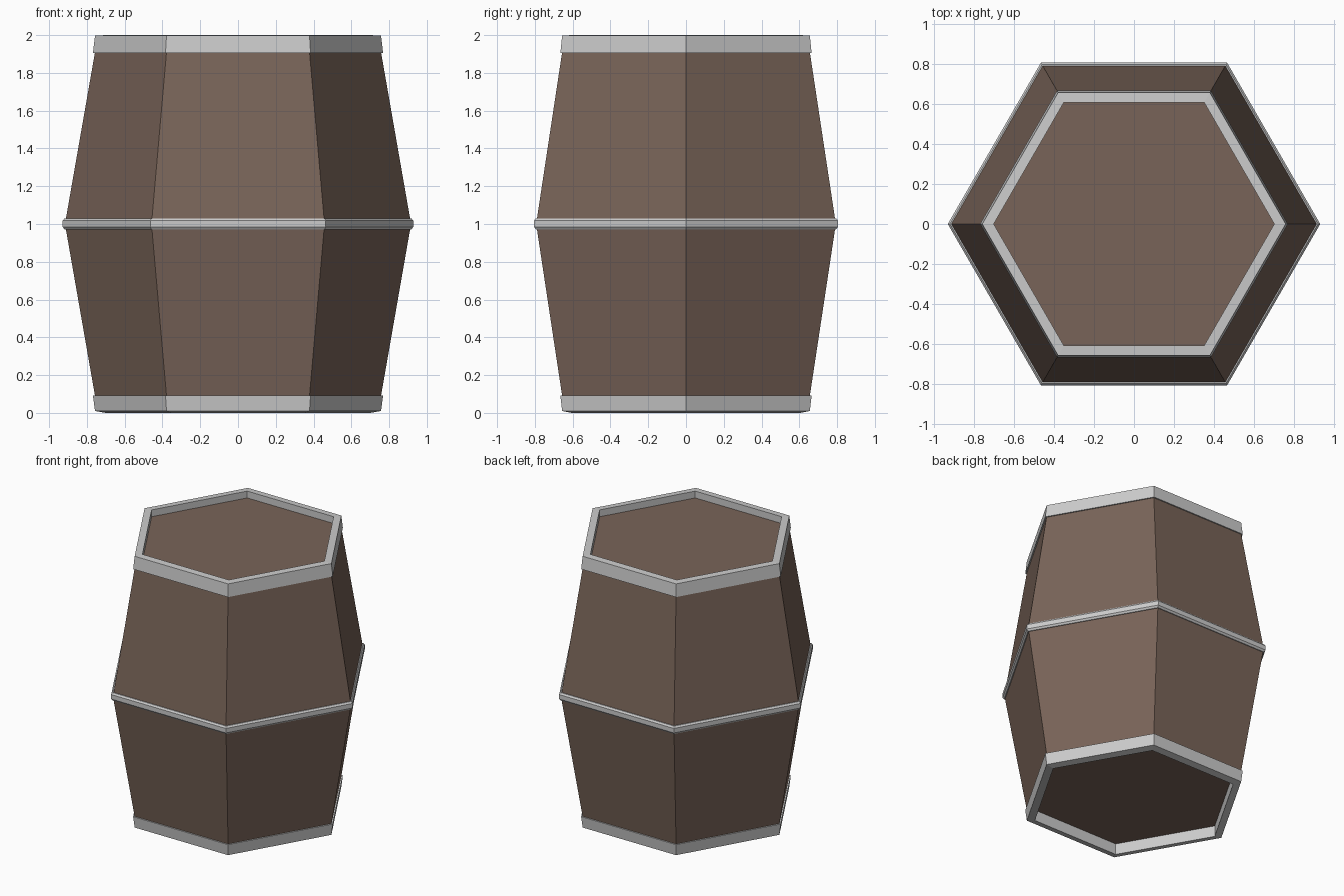
import bpy, bmesh
from math import cos, sin, tau

if "Cube" in bpy.data.objects:
    bpy.data.objects.remove(bpy.data.objects["Cube"])

SIDES = 6


def lathe(name, profile, ring=False, mat=None):
    """Six-sided lathe of (radius, z) points: a closed ring or a capped solid."""
    bm = bmesh.new()
    loops = [[bm.verts.new((r * cos(tau * i / SIDES), r * sin(tau * i / SIDES), z))
              for i in range(SIDES)] for r, z in profile]
    pairs = list(zip(loops, loops[1:]))
    if ring:
        pairs.append((loops[-1], loops[0]))
    else:
        bm.faces.new(loops[0])
        bm.faces.new(loops[-1])
    for a, b in pairs:
        for i in range(SIDES):
            j = (i + 1) % SIDES
            bm.faces.new((a[i], a[j], b[j], b[i]))
    bmesh.ops.recalc_face_normals(bm, faces=bm.faces)
    mesh = bpy.data.meshes.new(name)
    bm.to_mesh(mesh)
    bm.free()
    obj = bpy.data.objects.new(name, mesh)
    bpy.context.collection.objects.link(obj)
    if mat:
        mesh.materials.append(mat)
    return obj


wood = bpy.data.materials.new("dark_wood")
wood.diffuse_color = (0.19, 0.127, 0.098, 1)
wood.use_nodes = True
wood.node_tree.nodes["Principled BSDF"].inputs["Base Color"].default_value = wood.diffuse_color

# Bulging wooden body; its flat ends sit recessed inside the end hoops
lathe("barrel_body", [(0.735, 0.08), (0.757, 0.09), (0.916, 1.0),
                      (0.757, 1.91), (0.735, 1.95)], mat=wood)

# End hoops with a flat rim and a vertical inner wall
lathe("top_hoop", [(0.70, 1.93), (0.70, 2.0), (0.757, 1.997),
                   (0.768, 1.905), (0.74, 1.905)], ring=True)
lathe("bottom_hoop", [(0.70, 0.085), (0.70, 0.0), (0.757, 0.01),
                      (0.768, 0.092), (0.74, 0.092)], ring=True)

# Thin middle hoop with bevelled edges
lathe("middle_hoop", [(0.89, 0.972), (0.918, 0.972), (0.929, 0.985),
                      (0.929, 1.018), (0.918, 1.03), (0.89, 1.03)], ring=True)
